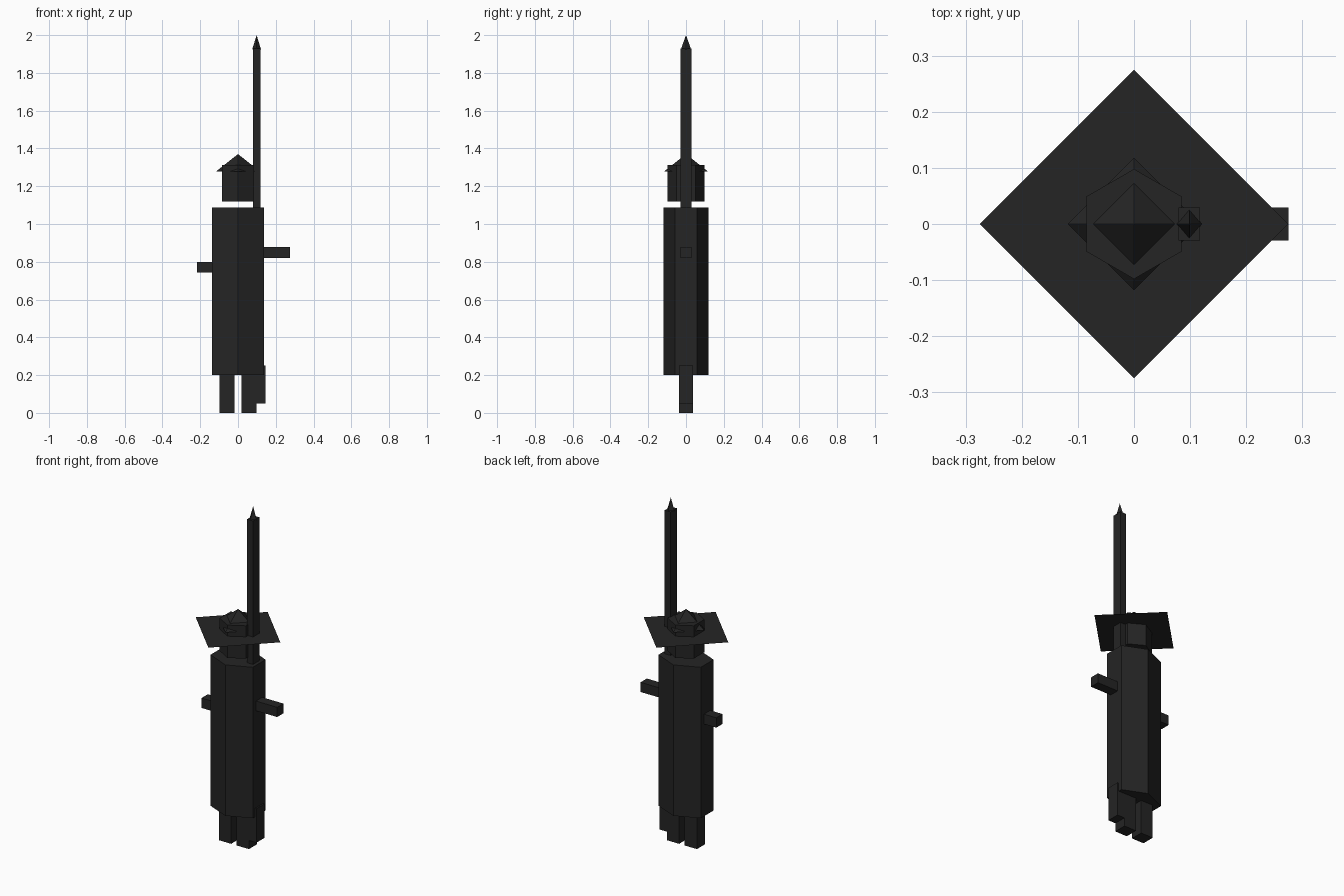
import bpy

if "Cube" in bpy.data.objects:
    bpy.data.objects.remove(bpy.data.objects["Cube"])

black = bpy.data.materials.new("near black")
black.diffuse_color = (0.018, 0.018, 0.018, 1)
black.use_nodes = True
black.node_tree.nodes["Principled BSDF"].inputs["Base Color"].default_value = black.diffuse_color


def finish(name, scale=(1, 1, 1)):
    ob = bpy.context.object
    ob.name = name
    ob.scale = scale
    ob.data.materials.append(black)
    return ob


def box(name, x0, x1, z0, z1, half_y):
    bpy.ops.mesh.primitive_cube_add(size=1, location=((x0 + x1) / 2, 0, (z0 + z1) / 2))
    return finish(name, (x1 - x0, 2 * half_y, z1 - z0))


def prism(name, half_x, half_y, z0, z1):
    # six-sided column with corners at front and back
    bpy.ops.mesh.primitive_cylinder_add(vertices=6, radius=1, depth=1,
                                        location=(0, 0, (z0 + z1) / 2))
    return finish(name, (half_x / 0.866, half_y, z1 - z0))


def pyramid(name, x, rx, ry, z0, z1):
    # four-sided cone with its corners on the axes
    bpy.ops.mesh.primitive_cone_add(vertices=4, radius1=1, radius2=0, depth=1,
                                    location=(x, 0, (z0 + z1) / 2))
    return finish(name, (rx, ry, z1 - z0))


# Body and head
prism("body", 0.1375, 0.118, 0.20, 1.087)
prism("head", 0.085, 0.098, 1.12, 1.313)

# Hat: flat square brim and low peak
bpy.ops.mesh.primitive_circle_add(vertices=4, radius=0.275, fill_type='NGON',
                                  location=(0, 0, 1.248))
finish("hat_brim")
pyramid("hat_peak", 0, 0.118, 0.118, 1.277, 1.37)

# Legs, and the raised block beside the right one
box("left_leg", -0.098, -0.018, 0, 0.25, 0.038)
box("right_leg", 0.018, 0.098, 0, 0.25, 0.038)
box("side_block", 0.066, 0.146, 0.05, 0.25, 0.0375)

# Arms
box("right_arm", 0.08, 0.275, 0.82, 0.877, 0.029)
box("left_arm", -0.217, -0.08, 0.742, 0.80, 0.029)

# Blade and its point
box("blade", 0.079, 0.118, 1.0, 1.93, 0.029)
pyramid("blade_tip", 0.0985, 0.023, 0.027, 1.925, 2.0)
